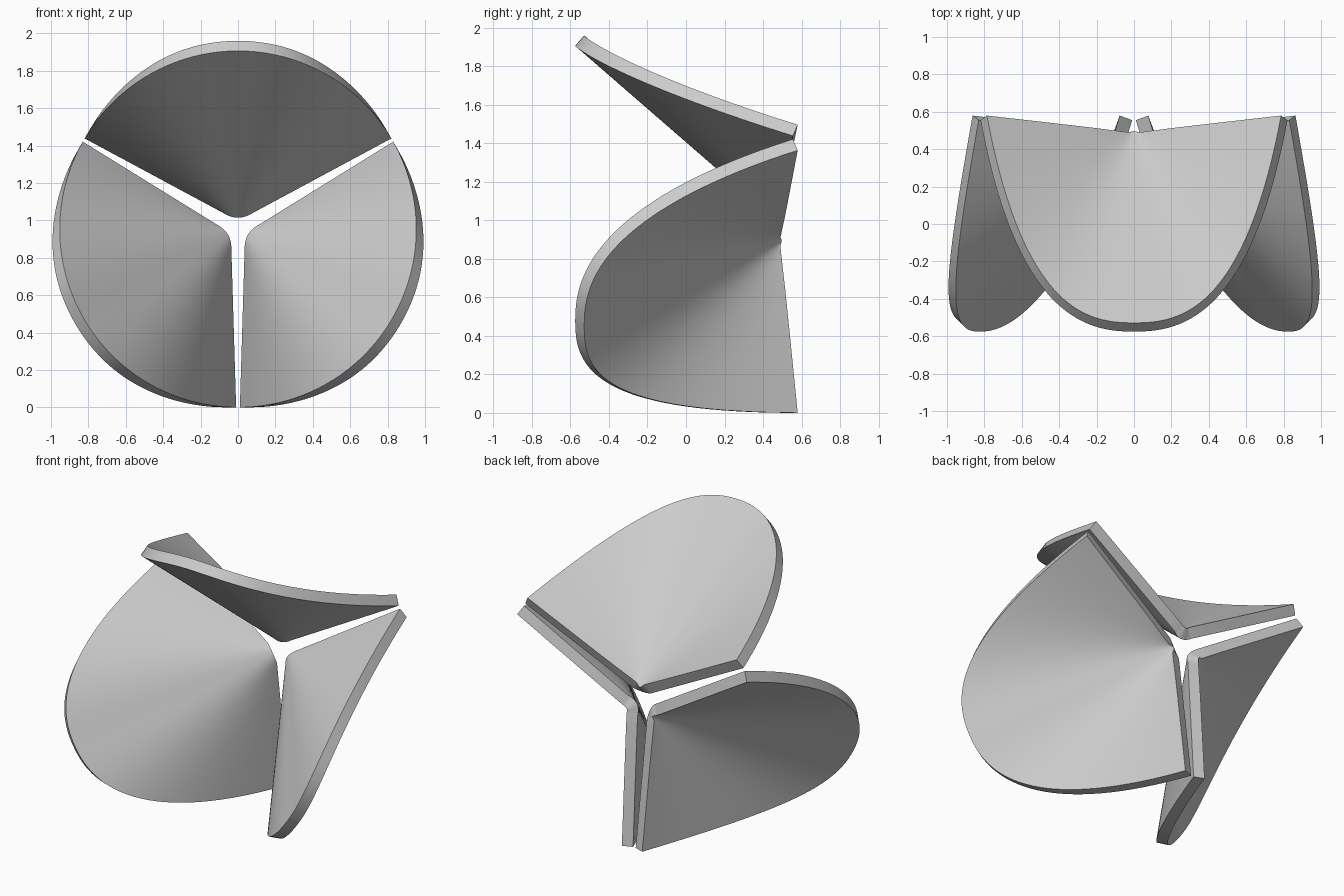
import bpy, bmesh, math
from mathutils import Matrix, Vector

cube = bpy.data.objects.get("Cube")
if cube:
    bpy.data.objects.remove(cube, do_unlink=True)

HUB = 0.953            # height of the hub axis, also the inner rim radius
HALF_ANGLE = math.radians(59.4)
THICKNESS = 0.071
ACROSS, ALONG = 64, 8  # grid resolution of one petal

grey = bpy.data.materials.new("light_grey")
grey.use_nodes = True
grey.diffuse_color = (0.6, 0.6, 0.6, 1)
grey.node_tree.nodes["Principled BSDF"].inputs["Base Color"].default_value = (0.6, 0.6, 0.6, 1)


def tip_point(s):
    """Small rounded fold next to the hub."""
    return Vector((0.069 * s, 0.45 + 0.02 * s * s, 0.061 + 0.02 * s * s))


def rim_point(s):
    """Outer rim, on a cylinder around the hub and swept forward in the middle."""
    a = HALF_ANGLE * s
    return Vector((HUB * math.sin(a), -0.575 + 1.13 * abs(s) ** 2.4, HUB * math.cos(a)))


def make_petal(name, turn):
    # Ruled sheet from the folded tip to the rim
    bm = bmesh.new()
    rows = []
    for i in range(ACROSS + 1):
        s = 2 * i / ACROSS - 1
        rows.append([bm.verts.new(tip_point(s).lerp(rim_point(s), j / ALONG))
                     for j in range(ALONG + 1)])
    for a, b in zip(rows, rows[1:]):
        for j in range(ALONG):
            bm.faces.new((a[j], a[j + 1], b[j + 1], b[j]))
    bm.transform(Matrix.Translation((0, 0, HUB)) @ Matrix.Rotation(turn, 4, 'Y'))
    mesh = bpy.data.meshes.new(name)
    bm.to_mesh(mesh)
    bm.free()
    mesh.materials.append(grey)
    obj = bpy.data.objects.new(name, mesh)
    bpy.context.collection.objects.link(obj)

    # Thicken outward, then smooth while keeping the rim sharp
    solid = obj.modifiers.new("thickness", 'SOLIDIFY')
    solid.thickness = THICKNESS
    solid.offset = 1
    solid.use_even_offset = True
    bpy.ops.object.select_all(action='DESELECT')
    obj.select_set(True)
    bpy.context.view_layer.objects.active = obj
    bpy.ops.object.modifier_apply(modifier=solid.name)
    bpy.ops.object.shade_smooth_by_angle(angle=math.radians(35))


# Three equal petals around the hub
for k, name in enumerate(("top_petal", "left_petal", "right_petal")):
    make_petal(name, math.radians(120 * k))
